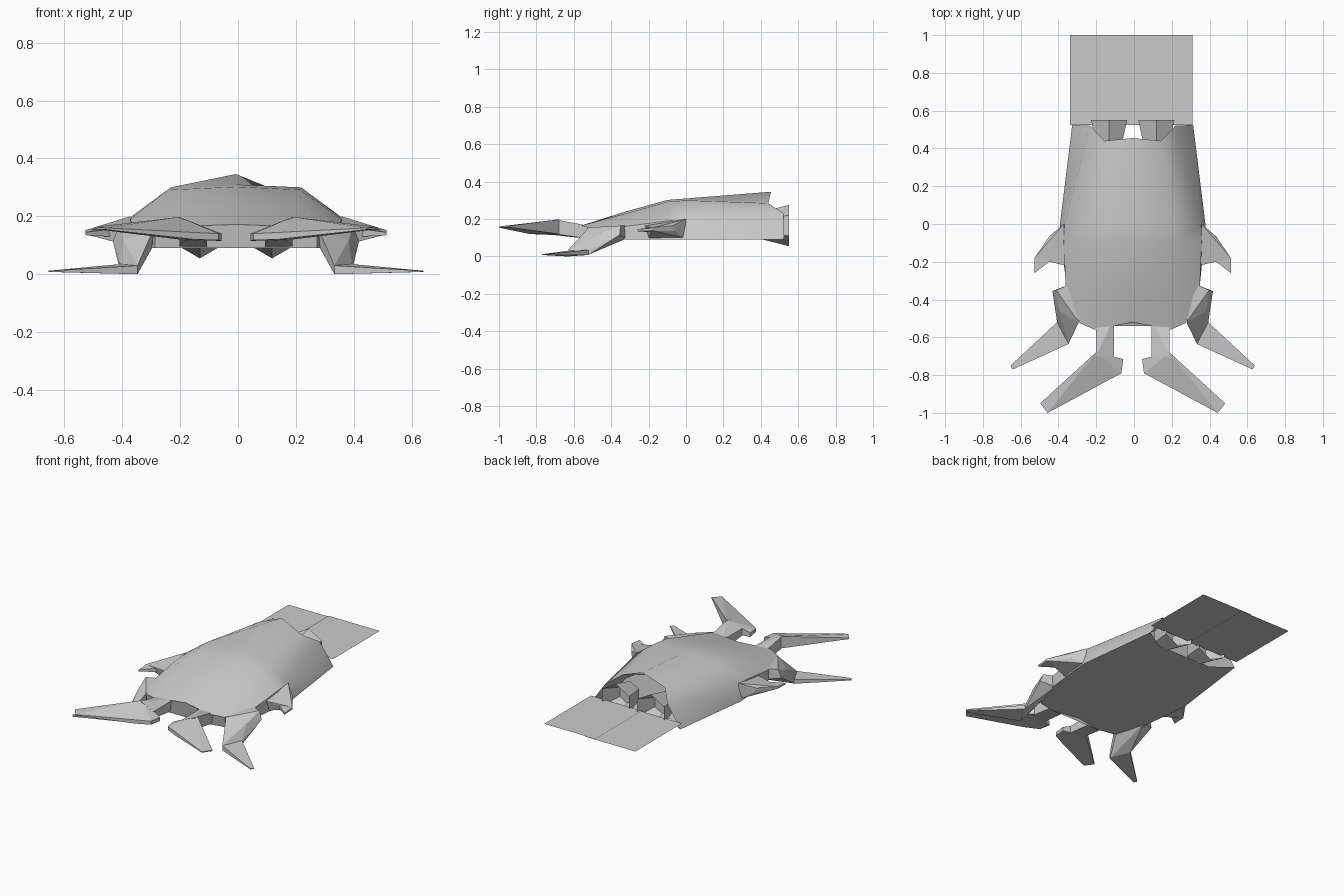
import bpy, bmesh, math

if "Cube" in bpy.data.objects:
    bpy.data.objects.remove(bpy.data.objects["Cube"])

CX = -0.007  # centre line of the hull


def make(name, bm, smooth=None):
    bmesh.ops.recalc_face_normals(bm, faces=bm.faces)
    me = bpy.data.meshes.new(name)
    bm.to_mesh(me)
    bm.free()
    ob = bpy.data.objects.new(name, me)
    bpy.context.collection.objects.link(ob)
    if smooth:
        bpy.context.view_layer.objects.active = ob
        ob.select_set(True)
        bpy.ops.object.shade_smooth_by_angle(angle=math.radians(smooth))
        ob.select_set(False)
    return ob


def hull_pair(name, *groups):
    """Convex chunks on the right side, mirrored to the left."""
    for side, label in ((1, "right"), (-1, "left")):
        bm = bmesh.new()
        for pts in groups:
            vs = [bm.verts.new((CX + side * (x + 0.005), y, z)) for x, y, z in pts]
            res = bmesh.ops.convex_hull(bm, input=vs)
            junk = [v for v in res["geom_interior"] if isinstance(v, bmesh.types.BMVert)]
            bmesh.ops.delete(bm, geom=junk, context='VERTS')
        make(label + "_" + name, bm)


# Shell: half sections (x, y, z) from front to notched tail and recessed rear wall
sections = [
    [(0, -.52, .172), (.2, -.56, .165), (.28, -.525, .155), (.28, -.52, .09), (.18, -.54, .09), (0, -.51, .09)],
    [(0, -.1, .302), (.22, -.1, .292), (.365, -.1, .19), (.378, -.1, .09), (.2, -.1, .09), (0, -.1, .09)],
    [(0, 0, .31), (.225, 0, .3), (.36, 0, .2), (.385, 0, .09), (.2, 0, .09), (0, 0, .09)],
    [(0, .455, .346), (.15, .44, .285), (.225, .52, .23), (.32, .525, .092), (.19, .44, .09), (0, .44, .09)],
    [(0, .34, .29), (.14, .34, .25), (.2, .34, .21), (.28, .36, .1), (.19, .36, .1), (0, .36, .1)],
]
# extra section so the flank narrows only towards the nose
sections.insert(1, [(0, -.33, .238), (.21, -.33, .228), (.355, -.33, .16), (.35, -.33, .09),
                    (.2, -.33, .09), (0, -.33, .09)])
bm = bmesh.new()
rings = []
for half in sections:
    loop = half + [(-x, y, z) for x, y, z in half[-2:0:-1]]
    rings.append([bm.verts.new((CX + x, y, z)) for x, y, z in loop])
for a, b in zip(rings, rings[1:]):
    n = len(a)
    for i in range(n):
        bm.faces.new((a[i], a[(i + 1) % n], b[(i + 1) % n], b[i]))
bm.faces.new(rings[0])
bm.faces.new(rings[-1])
make("shell", bm, 40)

# Side fins with a hooked tip
hull_pair("side_fin",
          [(.36, .0, .2), (.37, -.01, .1), (.35, -.22, .165), (.35, -.2, .095), (.44, -.19, .155),
           (.44, -.19, .125), (.515, -.18, .152), (.515, -.18, .138), (.44, -.07, .165), (.43, -.06, .135)],
          [(.43, -.195, .155), (.43, -.195, .13), (.515, -.18, .152), (.515, -.18, .138),
           (.515, -.26, .145), (.515, -.26, .135)])

# Side legs with flat pointed feet
hull_pair("leg",
          [(.40, -.35, .165), (.42, -.355, .115), (.33, -.32, .165), (.33, -.32, .095), (.28, -.52, .155),
           (.285, -.52, .09), (.335, -.635, .03), (.335, -.63, 0), (.395, -.52, .035), (.395, -.52, .01),
           (.385, -.46, .12)])
hull_pair("foot",
          [(.335, -.635, .03), (.335, -.635, 0), (.395, -.52, .035), (.395, -.52, .008),
           (.642, -.75, .012), (.63, -.77, .012), (.63, -.77, .008), (.642, -.75, .008)])

# Front arms with swept claws
hull_pair("arm",
          [(.095, -.5, .16), (.19, -.5, .16), (.095, -.5, .092), (.19, -.5, .092),
           (.095, -.71, .16), (.19, -.7, .198), (.095, -.71, .115), (.19, -.7, .12)])
hull_pair("claw",
          [(.045, -.715, .14), (.045, -.715, .115), (.055, -.79, .14), (.055, -.79, .118),
           (.19, -.68, .198), (.19, -.68, .12), (.14, -.835, .12),
           (.445, -1.0, .16), (.485, -.95, .163), (.445, -1.0, .154), (.485, -.95, .156)])

# Hexagonal flared thrusters, open at the back with a sunken core
for side, label in ((1, "right"), (-1, "left")):
    bm = bmesh.new()
    loops = []
    for r, y in ((.072, .40), (.11, .55), (.06, .43)):
        loops.append([bm.verts.new((CX + side * .125 + r * math.sin(k * math.pi / 3), y,
                                    .165 + r * math.cos(k * math.pi / 3))) for k in range(6)])
    for a, b in zip(loops, loops[1:]):
        for i in range(6):
            j = (i + 1) % 6
            bm.faces.new((a[i], a[j], b[j], b[i]))
    bm.faces.new(loops[0])
    bm.faces.new(loops[2])
    make(label + "_thruster", bm)

# Flat exhaust sheets trailing behind
for name, x0, x1, z in (("right_exhaust", -.055, .31, .139), ("left_exhaust", -.34, .02, .134)):
    bm = bmesh.new()
    bm.faces.new([bm.verts.new((x, y, z)) for x, y in ((x0, .525), (x1, .525), (x1, 1.0), (x0, 1.0))])
    ob = make(name, bm)
    if ob.data.polygons[0].normal.z < 0:
        ob.data.flip_normals()
